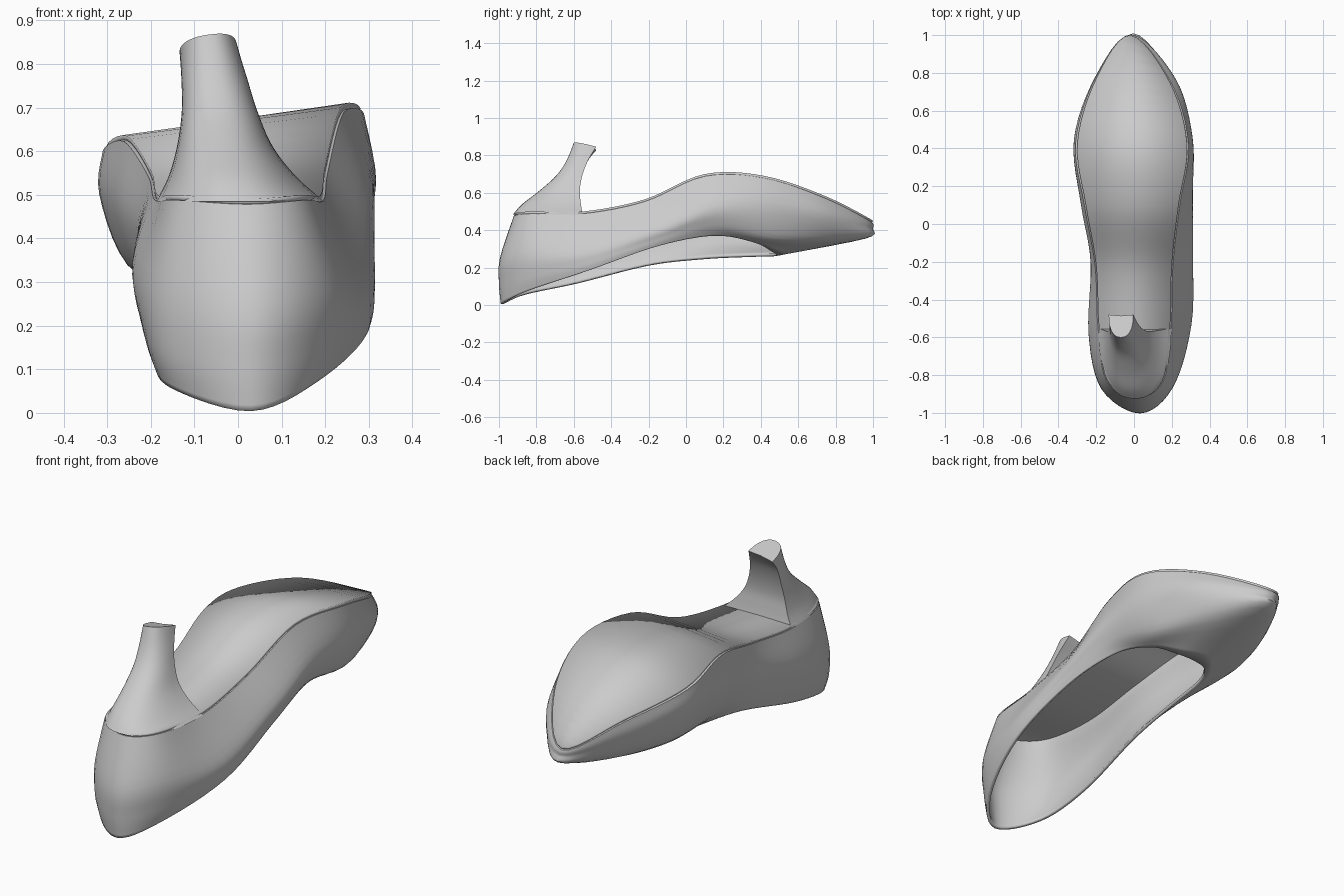
import bpy, bmesh, math
from mathutils import Vector

if "Cube" in bpy.data.objects:
    bpy.data.objects.remove(bpy.data.objects["Cube"])

SUB = 6


def catmull(a, b, c, d, t):
    return 0.5 * (2*b + (c-a)*t + (2*a-5*b+4*c-d)*t*t + (3*b-a-3*c+d)*t**3)


def closed_loop(pts):
    p = [Vector(q) for q in pts]
    n = len(p)
    return [catmull(p[i-1], p[i], p[(i+1) % n], p[(i+2) % n], k/SUB)
            for i in range(n) for k in range(SUB)]


def blend_levels(loops, steps):
    """Smooth surface rows through a stack of matching loops."""
    out, m = [], len(loops)
    for j in range(m-1):
        a, b, c, d = loops[max(j-1, 0)], loops[j], loops[j+1], loops[min(j+2, m-1)]
        for k in range(steps):
            out.append([catmull(*q, k/steps) for q in zip(a, b, c, d)])
    return out + [loops[-1]]


def skin(bm, rows):
    vr = [[bm.verts.new(p) for p in r] for r in rows]
    n = len(rows[0])
    for a, b in zip(vr, vr[1:]):
        for i in range(n):
            bm.faces.new((a[i], a[(i+1) % n], b[(i+1) % n], b[i]))
    return vr


def cross_fill(bm, ring):
    """Fill a foot outline with strips from the right edge to the left edge."""
    n = len(ring)
    h = n // 2
    bm.faces.new((ring[0], ring[1], ring[n-1]))
    for i in range(1, h-1):
        bm.faces.new((ring[i], ring[i+1], ring[n-i-1], ring[n-i]))
    bm.faces.new((ring[h-1], ring[h], ring[h+1]))


def finish(bm, name, thickness=0, angle=40):
    bmesh.ops.recalc_face_normals(bm, faces=bm.faces)
    # open shells: make the upward-facing sole side the outside
    top = max(bm.faces, key=lambda f: f.calc_center_median().z)
    if top.normal.z < 0:
        bmesh.ops.reverse_faces(bm, faces=bm.faces)
    me = bpy.data.meshes.new(name)
    bm.to_mesh(me)
    bm.free()
    ob = bpy.data.objects.new(name, me)
    bpy.context.collection.objects.link(ob)
    if thickness:
        s = ob.modifiers.new("thickness", 'SOLIDIFY')
        s.thickness = thickness
        s.offset = -1
    bpy.ops.object.select_all(action='DESELECT')
    ob.select_set(True)
    bpy.context.view_layer.objects.active = ob
    bpy.ops.object.shade_smooth_by_angle(angle=math.radians(angle))
    return ob


# Outlines: heel centre, right side forward, toe, left side back
sole_edge = closed_loop([
    (.02, -.92, .49), (.15, -.83, .50), (.19, -.55, .50), (.20, -.22, .565),
    (.235, .10, .70), (.28, .42, .69), (.19, .75, .58), (-.02, 1.0, .45),
    (-.20, .77, .55), (-.30, .43, .605), (-.255, .10, .635), (-.20, -.22, .555),
    (-.185, -.55, .50), (-.14, -.83, .50)])
widest = closed_loop([
    (.03, -.995, .25), (.20, -.87, .28), (.29, -.55, .30), (.305, -.15, .42),
    (.31, .15, .53), (.31, .46, .52), (.22, .77, .47), (-.01, 1.0, .41),
    (-.20, .78, .46), (-.315, .45, .50), (-.28, .10, .48), (-.23, -.20, .42),
    (-.24, -.58, .33), (-.17, -.87, .28)])
lower = closed_loop([
    (.03, -1.0, .11), (.20, -.86, .15), (.305, -.52, .23), (.305, -.15, .35),
    (.29, .15, .43), (.26, .48, .36), (.15, .77, .345), (0, .96, .355),
    (-.15, .75, .34), (-.25, .45, .34), (-.23, .10, .33), (-.20, -.20, .29),
    (-.22, -.58, .20), (-.17, -.87, .14)])
opening = closed_loop([
    (.03, -.99, .004), (.18, -.86, .07), (.298, -.52, .185), (.295, -.15, .315),
    (.25, .15, .37), (.20, .36, .335), (.11, .46, .285), (.02, .485, .265),
    (-.05, .46, .26), (-.11, .35, .257), (-.14, .10, .245), (-.165, -.20, .21),
    (-.19, -.58, .115), (-.15, -.86, .055)])

# Upper: walls and toe box sweep from the sole edge to the foot opening
welt = [Vector((p.x*1.03, p.y, p.z - .012)) for p in sole_edge]
bm = bmesh.new()
rows = skin(bm, blend_levels([welt, widest, lower, opening], 5))
cross_fill(bm, rows[0])
finish(bm, "shoe_upper", .015)

# Sole plate
bm = bmesh.new()
cross_fill(bm, [bm.verts.new(p) for p in sole_edge])
finish(bm, "sole", .014)


# Heel: D-shaped levels narrowing to the tip
def heel_level(z, xl, xr, back, front, tilt=0):
    cx, rx, ry, n = (xl+xr)/2, (xr-xl)/2, front-back, 20
    ring = []
    for i in range(n+1):
        a = math.pi * i / n
        c, s = math.cos(a), math.sin(a)
        x = cx - rx * math.copysign(abs(c)**.85, c)
        y = front - ry * s**.85
        ring.append(Vector((x, y, z + tilt*(.15*(x-cx) - .25*(y-(front+back)/2)))))
    ring.append((ring[0] + ring[-1]) / 2 + Vector((0, -.006, 0)))
    return ring


levels = [heel_level(*v) for v in (
    (.485, -.188, .198, -.925, -.553),
    (.54, -.160, .135, -.875, -.562),
    (.61, -.140, .080, -.785, -.568),
    (.69, -.129, .045, -.695, -.555),
    (.77, -.130, .020, -.640, -.525),
    (.852, -.134, -.004, -.600, -.480, 1))]
bm = bmesh.new()
rows = skin(bm, blend_levels(levels, 5))
bm.faces.new(rows[-1])
bm.faces.new(rows[0])
finish(bm, "heel")
